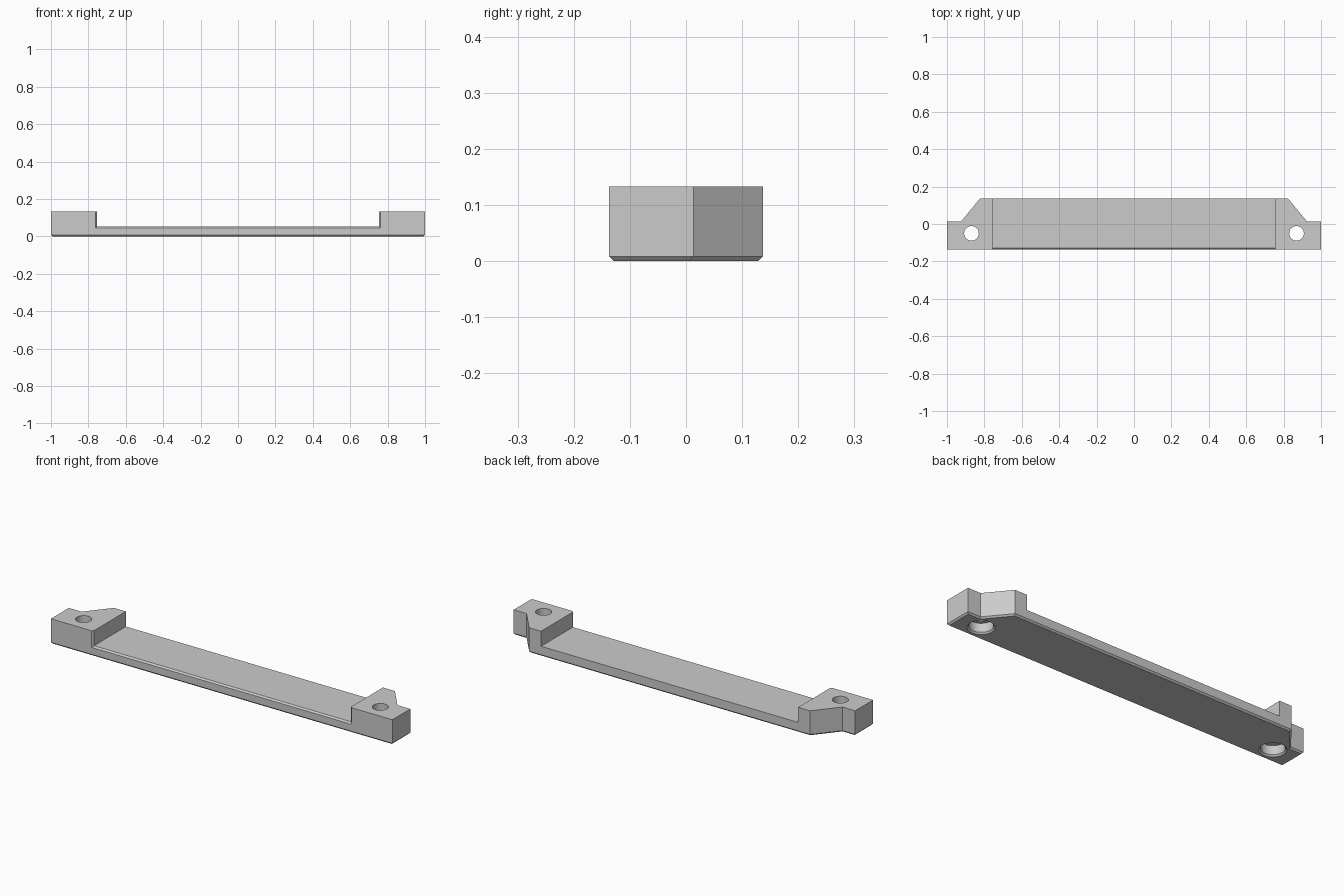
import bpy, bmesh, math

if "Cube" in bpy.data.objects:
    bpy.data.objects.remove(bpy.data.objects["Cube"], do_unlink=True)

HALF, DEPTH, TOP, CHAMFER = 1.0, 0.137, 0.133, 0.008

grey = bpy.data.materials.new("plain grey")
grey.use_nodes = True
colour = (0.6, 0.6, 0.6, 1)
grey.diffuse_color = colour
grey.node_tree.nodes["Principled BSDF"].inputs["Base Color"].default_value = colour


def loft(bm, sections):
    """Closed solid through a row of matching rings."""
    rings = [[bm.verts.new(p) for p in ring] for ring in sections]
    for a, b in zip(rings, rings[1:]):
        for i in range(len(a)):
            j = (i + 1) % len(a)
            bm.faces.new((a[i], a[j], b[j], b[i]))
    bm.faces.new(rings[0])
    bm.faces.new(rings[-1])
    bmesh.ops.recalc_face_normals(bm, faces=bm.faces)


def make_object(name, bm):
    mesh = bpy.data.meshes.new(name)
    bm.to_mesh(mesh)
    bm.free()
    mesh.materials.append(grey)
    obj = bpy.data.objects.new(name, mesh)
    bpy.context.collection.objects.link(obj)
    return obj


# Bracket body: mirrored outline with stepped ends, chamfered underneath
right = [(HALF, -DEPTH), (HALF, 0.013), (0.925, 0.013), (0.823, DEPTH)]
outline = right + [(-x, y) for x, y in reversed(right)]
bm = bmesh.new()
loft(bm, [[(x, y, z) for x, y in outline] for z in (0, TOP)])
bottom = [e for e in bm.edges if all(v.co.z < 0.001 for v in e.verts)]
bmesh.ops.bevel(bm, geom=bottom, offset=CHAMFER, segments=1, affect='EDGES')
body = make_object("mounting_bracket", bm)

# Long recess, flared at the front to chamfer its rim
bm = bmesh.new()
sections = []
for y, grow in ((-DEPTH - 0.012, 0.02), (-DEPTH + CHAMFER, 0), (DEPTH + 0.1, 0)):
    w, floor = 0.753 + grow, 0.053 - grow
    sections.append([(-w, y, floor), (w, y, floor), (w, y, 0.3), (-w, y, 0.3)])
loft(bm, sections)
cutters = [make_object("recess_cutter", bm)]

# Screw holes with a chamfered counterbore below
profile = [(0.075, -0.01), (0.057, 0.008), (0.057, 0.055), (0.039, 0.055), (0.039, 0.2)]
for side, label in ((1, "left"), (-1, "right")):
    bm = bmesh.new()
    turns = [math.tau * i / 40 for i in range(40)]
    loft(bm, [[(side * 0.869 + r * math.cos(a), -0.05 + r * math.sin(a), z)
               for a in turns] for r, z in profile])
    cutters.append(make_object(label + "_hole_cutter", bm))

# Cut the body, then drop the helpers
bpy.ops.object.select_all(action='DESELECT')
body.select_set(True)
bpy.context.view_layer.objects.active = body
for cutter in cutters:
    cutter.hide_render = True
    cut = body.modifiers.new(cutter.name, 'BOOLEAN')
    cut.operation = 'DIFFERENCE'
    cut.solver = 'EXACT'
    cut.object = cutter
    bpy.ops.object.modifier_apply(modifier=cut.name)
    bpy.data.objects.remove(cutter, do_unlink=True)

bpy.ops.object.shade_smooth_by_angle(angle=math.radians(30))
